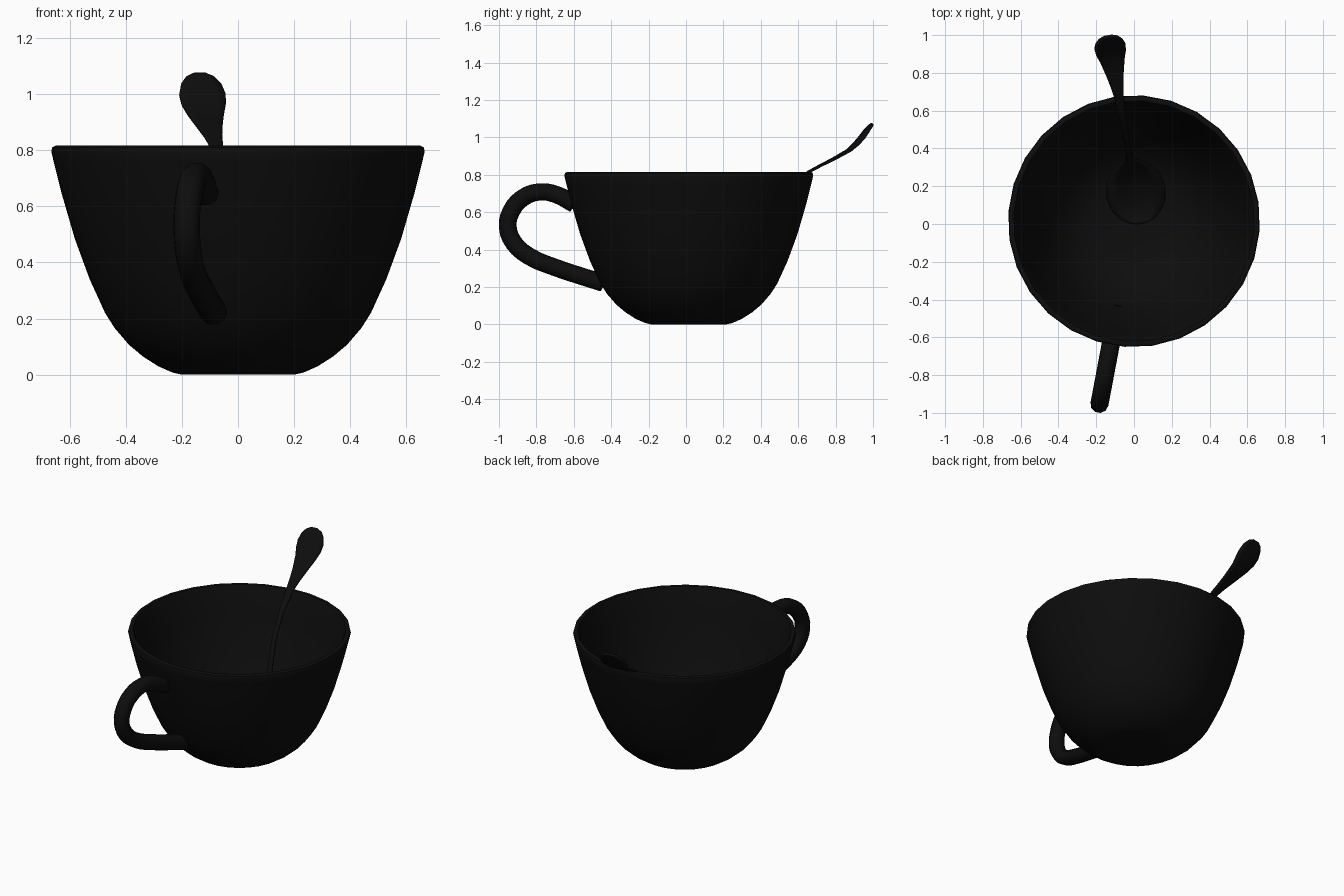
import bpy, bmesh, math
from mathutils import Vector

if "Cube" in bpy.data.objects:
    bpy.data.objects.remove(bpy.data.objects["Cube"])

black = bpy.data.materials.new("near_black")
black.diffuse_color = (0.004, 0.004, 0.004, 1)
black.use_nodes = True
black.node_tree.nodes["Principled BSDF"].inputs["Base Color"].default_value = black.diffuse_color
CY = 0.015                      # cup axis position in y
TURN = math.radians(10.7)       # the handle is turned towards -x
SIDES = 28


def add_object(name, bm, angle=50):
    bmesh.ops.recalc_face_normals(bm, faces=bm.faces)
    me = bpy.data.meshes.new(name)
    bm.to_mesh(me)
    bm.free()
    ob = bpy.data.objects.new(name, me)
    bpy.context.collection.objects.link(ob)
    me.materials.append(black)
    bpy.ops.object.select_all(action='DESELECT')
    ob.select_set(True)
    bpy.context.view_layer.objects.active = ob
    bpy.ops.object.shade_smooth_by_angle(angle=math.radians(angle))
    return ob


# Cup: outer wall, rolled rim and inner wall in one turned profile
profile = [(0, 0), (.20, 0), (.235, .008), (.285, .03), (.34, .065), (.39, .107),
           (.44, .165), (.475, .22), (.53, .34), (.583, .484), (.63, .645),
           (.66, .765), (.667, .795), (.664, .81), (.652, .816), (.638, .813), (.63, .795),
           (.598, .645), (.55, .484), (.497, .34), (.44, .22), (.36, .125),
           (.27, .065), (.18, .043), (0, .04)]
bm = bmesh.new()
rings = []
for r, z in profile:
    if r == 0:
        rings.append([bm.verts.new((0, CY, z))] * SIDES)
        continue
    ring = []
    for i in range(SIDES):
        a = math.pi / 2 - TURN + (i + .5) * 2 * math.pi / SIDES
        ring.append(bm.verts.new((r * math.cos(a), CY + r * math.sin(a), z)))
    rings.append(ring)
for lo, hi in zip(rings, rings[1:]):
    for i in range(SIDES):
        j = (i + 1) % SIDES
        bm.faces.new(list(dict.fromkeys((lo[i], lo[j], hi[j], hi[i]))))
add_object("cup", bm)

# Handle: round tube along a smooth loop, given as (y, z)
path = [(-.60, .645), (-.69, .693), (-.78, .709), (-.875, .675), (-.937, .60),
        (-.953, .52), (-.92, .435), (-.84, .365), (-.70, .305), (-.55, .255), (-.445, .222)]
cu = bpy.data.curves.new("cup_handle", 'CURVE')
cu.dimensions = '3D'
cu.bevel_depth = .048
cu.bevel_resolution = 3
cu.resolution_u = 3
cu.use_fill_caps = True
sp = cu.splines.new('BEZIER')
sp.bezier_points.add(len(path) - 1)
for p, (y, z) in zip(sp.bezier_points, path):
    p.co = ((y - CY) * math.tan(TURN), y, z)
    p.handle_left_type = p.handle_right_type = 'AUTO'
cu.materials.append(black)
bpy.context.collection.objects.link(bpy.data.objects.new("cup_handle", cu))

# Spoon: thin strip through stations (y, z, half width, hollow)
stations = [(.995, 1.073, .02, 0), (.985, 1.06, .05, 0), (.965, 1.035, .072, 0),
            (.94, 1.0, .083, 0), (.91, .965, .08, 0), (.87, .93, .066, 0),
            (.79, .885, .046, 0), (.72, .85, .032, 0), (.655, .815, .023, 0),
            (.53, .715, .015, 0), (.43, .585, .013, 0), (.375, .425, .015, 0),
            (.34, .315, .024, .002), (.318, .275, .065, .01), (.285, .235, .11, .022),
            (.24, .20, .142, .034), (.17, .16, .157, .042), (.10, .125, .145, .036),
            (.05, .105, .112, .022), (.018, .095, .07, .01), (.003, .09, .025, 0)]
side = Vector((1, .178, 0)).normalized()
bm = bmesh.new()
rows = []
for y, z, w, dip in stations:
    c = Vector((.04 - .178 * y, y, z))
    rows.append([bm.verts.new(c + side * w * t - Vector((0, 0, dip * (1 - t * t))))
                 for t in (-1, -.6, -.2, .2, .6, 1)])
for a, b in zip(rows, rows[1:]):
    for i in range(5):
        bm.faces.new((a[i], a[i + 1], b[i + 1], b[i]))
spoon = add_object("spoon", bm)
mod = spoon.modifiers.new("thickness", 'SOLIDIFY')
mod.thickness = .012
mod.offset = 0
